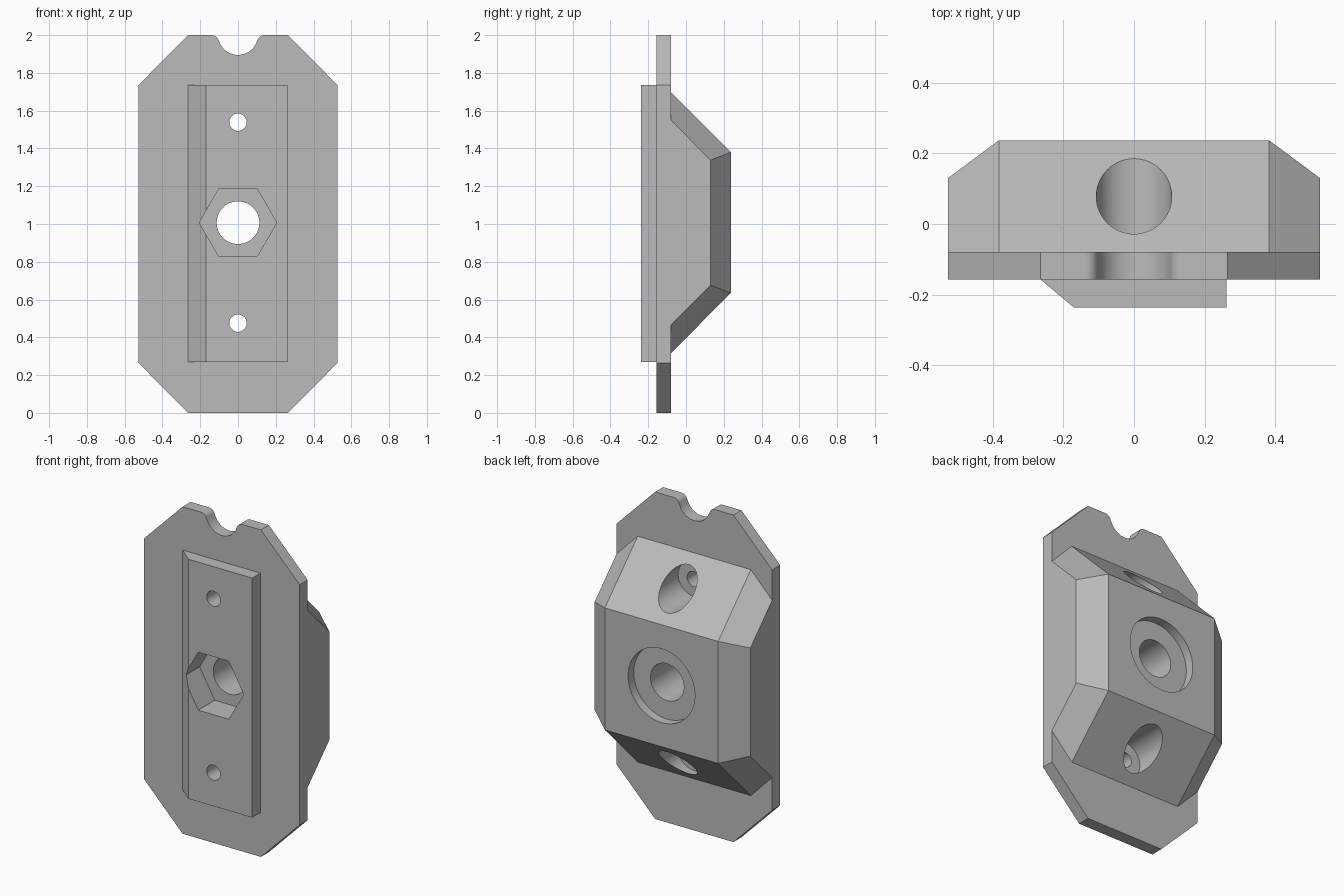
import bpy, bmesh, math
from mathutils import Vector

cube = bpy.data.objects.get("Cube")
if cube:
    bpy.data.objects.remove(cube)

grey = bpy.data.materials.new("plain grey")
grey.use_nodes = True
grey.diffuse_color = (0.5, 0.5, 0.5, 1)
grey.node_tree.nodes["Principled BSDF"].inputs["Base Color"].default_value = (0.5, 0.5, 0.5, 1)

HALF_W, CHAMFER = 0.527, 0.265
PLATE_FRONT, PLATE_BACK = -0.157, -0.08
RAIL_FRONT, BODY_BACK = -0.237, 0.237
MID_Z = 1.007


def loft(name, sections):
    """Skin a row of matching closed sections and cap both ends."""
    bm = bmesh.new()
    rings = [[bm.verts.new(p) for p in s] for s in sections]
    n = len(rings[0])
    for a, b in zip(rings, rings[1:]):
        for i in range(n):
            bm.faces.new((a[i], a[(i + 1) % n], b[(i + 1) % n], b[i]))
    bm.faces.new(rings[0])
    bm.faces.new(rings[-1])
    bmesh.ops.recalc_face_normals(bm, faces=bm.faces)
    mesh = bpy.data.meshes.new(name)
    bm.to_mesh(mesh)
    bm.free()
    mesh.materials.append(grey)
    obj = bpy.data.objects.new(name, mesh)
    bpy.context.collection.objects.link(obj)
    return obj


def extrude_y(name, outline, y0, y1):
    return loft(name, [[(x, y, z) for x, z in outline] for y in (y0, y1)])


def arc(cx, cz, r, start, end, steps):
    angles = [math.radians(start + (end - start) * i / steps) for i in range(steps + 1)]
    return [(cx + r * math.cos(a), cz + r * math.sin(a)) for a in angles]


def bore(name, z, r, y0, y1, sides=64):
    return extrude_y(name, arc(0, z, r, 0, 360, sides)[:-1], y0, y1)


def combine(target, tool, operation):
    mod = target.modifiers.new(operation.lower(), 'BOOLEAN')
    mod.operation, mod.solver, mod.object = operation, 'EXACT', tool
    bpy.context.view_layer.objects.active = target
    bpy.ops.object.modifier_apply(modifier=mod.name)
    bpy.data.objects.remove(tool)


# Plate: chamfered outline with a rounded notch in its top edge
fillet_r, notch_r = 0.039, 0.105
fx, fz = 0.14, 2 - fillet_r
lean = math.degrees(math.atan2(fillet_r, fx))
right_half = ([(CHAMFER, 0), (HALF_W, CHAMFER), (HALF_W, 2 - CHAMFER), (CHAMFER, 2)]
              + arc(fx, fz, fillet_r, 90, 180 - lean, 10)
              + arc(0, 2, notch_r, -lean, -90, 16)[1:])
left_half = [(-x, z) for x, z in reversed(right_half[:-1])]
block = extrude_y("mounting_block", right_half + left_half, PLATE_FRONT, PLATE_BACK)

# Rail on the front, bevelled along one long edge
sunk = PLATE_FRONT + 0.03
rail_section = [(-0.265, sunk), (-0.265, PLATE_FRONT), (-0.17, RAIL_FRONT),
                (0.262, RAIL_FRONT), (0.262, sunk)]
rail = loft("rail", [[(x, y, z) for x, y in rail_section] for z in (0.27, 1.735)])
combine(block, rail, 'UNION')


# Raised body on the back with sloped ends and bevelled sides
def body_section(x, y_back, half_base, half_top):
    upper = [(PLATE_BACK - 0.03, half_base), (PLATE_BACK, half_base), (y_back, half_top)]
    return ([(x, y, MID_Z + h) for y, h in upper]
            + [(x, y, MID_Z - h) for y, h in reversed(upper)])


outer = (0.13, 0.542, 0.331)
inner = (BODY_BACK, 0.691, 0.373)
body = loft("body", [body_section(-HALF_W, *outer), body_section(-0.383, *inner),
                     body_section(0.383, *inner), body_section(HALF_W, *outer)])
combine(block, body, 'UNION')

# Central bolt hole with hexagonal pocket in front and round recess behind
for cutter in (bore("bolt_hole", MID_Z, 0.113, -0.5, 0.5),
               bore("hex_pocket", MID_Z, 0.205, -0.5, -0.078, 6),
               bore("round_recess", MID_Z, 0.226, BODY_BACK - 0.055, 0.5)):
    combine(block, cutter, 'DIFFERENCE')

# Screw holes, counterbored through the sloped ends
for side in (-1, 1):
    z = MID_Z + side * 0.532
    combine(block, bore("screw_hole", z, 0.046, -0.5, 0.5, 40), 'DIFFERENCE')
    combine(block, bore("counterbore", z, 0.107, PLATE_BACK + 0.003, 0.5), 'DIFFERENCE')

# Smooth bores, sharp edges
bpy.ops.object.select_all(action='DESELECT')
block.select_set(True)
bpy.context.view_layer.objects.active = block
bpy.ops.object.shade_smooth_by_angle(angle=math.radians(25))
